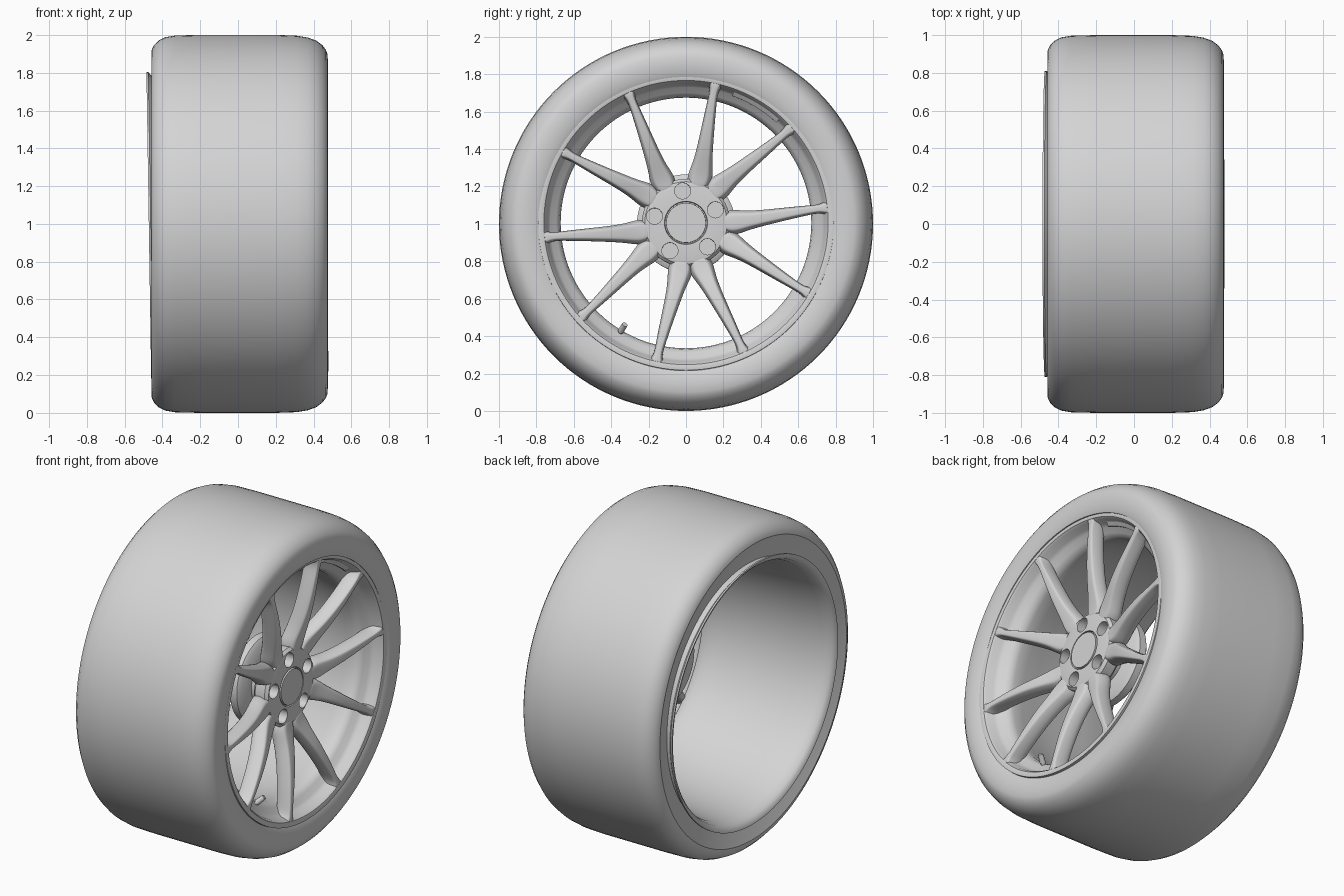
import bpy, bmesh, math
from mathutils import Matrix, Vector

if "Cube" in bpy.data.objects:
    bpy.data.objects.remove(bpy.data.objects["Cube"], do_unlink=True)

GREY = (0.66, 0.66, 0.66, 1)
grey = bpy.data.materials.new("plain grey")
grey.use_nodes = True
grey.diffuse_color = GREY
grey.node_tree.nodes["Principled BSDF"].inputs["Base Color"].default_value = GREY

TILT = -0.0156      # the rim sits slightly askew in the tyre
parts = []


def finish(bm, name, tilt=TILT):
    bmesh.ops.recalc_face_normals(bm, faces=bm.faces)
    mesh = bpy.data.meshes.new(name)
    bm.to_mesh(mesh)
    bm.free()
    mesh.materials.append(grey)
    obj = bpy.data.objects.new(name, mesh)
    bpy.context.collection.objects.link(obj)
    obj.location.z = 1
    obj.rotation_euler.y = tilt
    parts.append(obj)
    return obj


def around(x, r, angle):
    return Vector((x, r * math.cos(angle), r * math.sin(angle)))


def skin(bm, rows, closed=False):
    """Join equal closed loops of points into a tube, capped unless closed."""
    rows = [[bm.verts.new(p) for p in row] for row in rows]
    n = len(rows[0])
    for a, b in zip(rows, rows[1:] + rows[:1] if closed else rows[1:]):
        for j in range(n):
            k = (j + 1) % n
            bm.faces.new((a[j], a[k], b[k], b[j]))
    if not closed:
        bm.faces.new(rows[0])
        bm.faces.new(rows[-1])


def lathe(name, profile, tilt=TILT, steps=128):
    """Closed (x, radius) loop turned about the x axis."""
    bm = bmesh.new()
    skin(bm, [[around(x, r, math.tau * i / steps) for x, r in profile]
              for i in range(steps)], closed=True)
    return finish(bm, name, tilt)


def rod(name, start, end, r1, r2, sides=32):
    bm = bmesh.new()
    d = end - start
    m = Matrix.Translation((start + end) / 2) @ d.to_track_quat('Z', 'Y').to_matrix().to_4x4()
    bmesh.ops.create_cone(bm, cap_ends=True, segments=sides, radius1=r1, radius2=r2,
                          depth=d.length, matrix=m)
    return finish(bm, name)


# Tyre: wide tread, rounded shoulders, nearly flat outer wall, dished inner wall
lathe("tyre", [
    (-0.415, 0.775), (-0.455, 0.9), (-0.459, 0.91), (-0.455, 0.925), (-0.445, 0.945),
    (-0.42, 0.971), (-0.385, 0.988), (-0.33, 0.997), (-0.2, 1.0), (0, 1.0), (0.2, 1.0),
    (0.31, 0.996), (0.37, 0.986), (0.414, 0.97), (0.446, 0.946), (0.465, 0.921),
    (0.473, 0.9), (0.476, 0.86), (0.472, 0.81), (0.462, 0.785), (0.42, 0.785),
    (0.3, 0.79), (-0.3, 0.79)], tilt=0)

# Rim: lips at both edges and a barrel that narrows toward the outer face
lathe("rim_barrel", [
    (-0.472, 0.81), (-0.468, 0.795), (-0.45, 0.775), (-0.4, 0.76), (-0.25, 0.745),
    (0, 0.722), (0.15, 0.698), (0.25, 0.677), (0.32, 0.67), (0.35, 0.676), (0.372, 0.695),
    (0.39, 0.725), (0.41, 0.74), (0.45, 0.75), (0.463, 0.76), (0.467, 0.775),
    (0.465, 0.79), (0.44, 0.792), (0.4, 0.77), (0.3, 0.73), (0, 0.76),
    (-0.3, 0.775), (-0.44, 0.785), (-0.462, 0.81)])

# Hub: front pad, narrow neck and rear mounting flange
hub = lathe("hub", [
    (0.35, 0.05), (0.35, 0.112), (0.366, 0.115), (0.366, 0.2), (0.362, 0.22),
    (0.345, 0.235), (0.28, 0.235), (0.25, 0.2), (0.23, 0.155), (0.2, 0.155),
    (0.19, 0.24), (0.175, 0.262), (0.13, 0.262), (0.115, 0.245), (0.11, 0.12),
    (0.3, 0.1), (0.3, 0.05)])

# Five wheel-bolt recesses cut into the hub
for i in range(5):
    a = math.radians(24 + 72 * i)
    cutter = rod("bolt_cutter", around(0.31, 0.172, a), around(0.45, 0.172, a), 0.043, 0.043)
    cutter.hide_render = True
    mod = hub.modifiers.new("bolt_hole", 'BOOLEAN')
    mod.operation, mod.object = 'DIFFERENCE', cutter
    bpy.context.view_layer.objects.active = hub
    bpy.ops.object.modifier_apply(modifier=mod.name)
    parts.remove(cutter)
    bpy.data.objects.remove(cutter, do_unlink=True)

# Centre cap
rod("centre_cap", around(0.3, 0, 0), around(0.369, 0, 0), 0.109, 0.106, 64)

# Spokes: radius, front x, back x, half width, sideways lean at the root
STATIONS = [
    (0.18, 0.362, 0.24, 0.046, 0.018), (0.23, 0.368, 0.25, 0.07, 0.022),
    (0.27, 0.376, 0.26, 0.071, 0.023), (0.33, 0.393, 0.28, 0.055, 0.021),
    (0.42, 0.42, 0.31, 0.045, 0.016), (0.54, 0.442, 0.335, 0.036, 0.008),
    (0.65, 0.454, 0.35, 0.028, 0.002), (0.71, 0.459, 0.355, 0.024, 0),
    (0.745, 0.463, 0.355, 0.033, 0), (0.775, 0.465, 0.355, 0.055, 0)]
HALF = [(0.5, 0), (0.7, 0.05), (1, 0.5), (0.85, 0.97)]     # width and depth shares
SECTION = HALF + [(-w, d) for w, d in reversed(HALF)]

for i in range(10):
    angle = math.radians(42 + 36 * i)
    lean = 1 if i % 2 == 0 else -1
    out, side = around(0, 1, angle), around(0, 1, angle + math.pi / 2)
    bm = bmesh.new()
    skin(bm, [[out * r + side * (w * half + lean * shift)
               + Vector((front + (back - front) * d, 0, 0)) for w, d in SECTION]
              for r, front, back, half, shift in STATIONS])
    sub = finish(bm, "spoke").modifiers.new("smooth", 'SUBSURF')
    sub.levels = sub.render_levels = 2

# Valve stem with cap
va = math.radians(239)
rod("valve_stem", around(0.33, 0.71, va), around(0.375, 0.665, va), 0.012, 0.012, 16)
rod("valve_cap", around(0.365, 0.675, va), around(0.4, 0.635, va), 0.017, 0.015, 16)

# Thin curved plate on the rim step
bm = bmesh.new()
skin(bm, [[around(x, r, math.radians(48 + 2 * i)) for x, r in
           ((0.4, 0.722), (0.408, 0.722), (0.43, 0.75), (0.4, 0.75))] for i in range(12)])
finish(bm, "rim_plate")

# Smooth shading with sharp edges kept
bpy.ops.object.select_all(action='DESELECT')
for obj in parts:
    obj.select_set(True)
bpy.context.view_layer.objects.active = parts[0]
bpy.ops.object.shade_smooth_by_angle(angle=math.radians(35))
